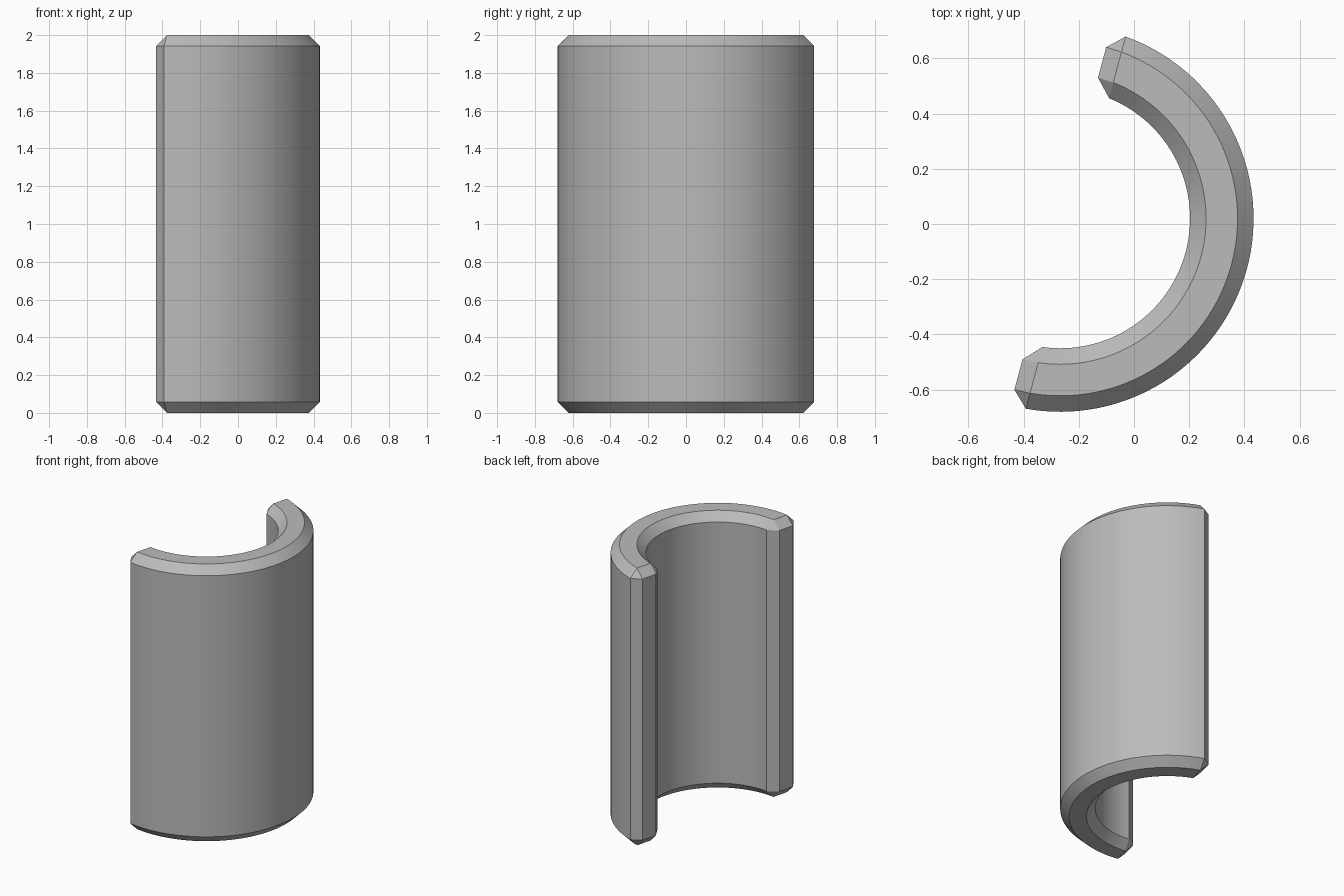
import bpy
import bmesh
from math import asin, cos, sin, pi, radians

cube = bpy.data.objects.get("Cube")
if cube:
    bpy.data.objects.remove(cube, do_unlink=True)

INNER, OUTER, HEIGHT, CHAMFER = 0.47, 0.70, 2.0, 0.058
CENTER_X, CENTER_Y = -0.267, 0.02
MIDDLE = radians(-15)
SEGMENTS = 64

grey = bpy.data.materials.new("plain_grey")
grey.use_nodes = True
colour = (0.5, 0.5, 0.5, 1)
grey.diffuse_color = colour
grey.node_tree.nodes["Principled BSDF"].inputs["Base Color"].default_value = colour

bm = bmesh.new()


def point(r, angle, z):
    a = MIDDLE + angle
    return bm.verts.new((CENTER_X + r * cos(a), CENTER_Y + r * sin(a), z))


# Chamfered wall cross-section as (radius, height)
r0, r1 = INNER + CHAMFER, OUTER - CHAMFER
z0, z1 = CHAMFER, HEIGHT - CHAMFER
section = [(r0, 0), (r1, 0), (OUTER, z0), (OUTER, z1),
           (r1, HEIGHT), (r0, HEIGHT), (INNER, z1), (INNER, z0)]

# Half-ring sweep, stopping one chamfer short of the end planes
rings = []
for i in range(SEGMENTS + 1):
    t = 2 * i / SEGMENTS - 1
    rings.append([point(r, t * (pi / 2 - asin(CHAMFER / r)), z) for r, z in section])
for a, b in zip(rings, rings[1:]):
    for k in range(8):
        n = (k + 1) % 8
        bm.faces.new((a[k], a[n], b[n], b[k]))

# Flat ends with chamfered edges and triangular corners
for ring, side in ((rings[0], -1), (rings[-1], 1)):
    cap = [point(r, side * pi / 2, z) for r, z in ((r0, z0), (r1, z0), (r1, z1), (r0, z1))]
    bm.faces.new(cap)
    for j in range(4):
        n = (j + 1) % 4
        bm.faces.new((ring[2 * j], ring[2 * j + 1], cap[n], cap[j]))
        bm.faces.new((ring[2 * j - 1], ring[2 * j], cap[j]))

bmesh.ops.recalc_face_normals(bm, faces=bm.faces)
mesh = bpy.data.meshes.new("half_ring_shell")
bm.to_mesh(mesh)
bm.free()
mesh.materials.append(grey)
shell = bpy.data.objects.new("half_ring_shell", mesh)
bpy.context.collection.objects.link(shell)

# Smooth curved walls, sharp chamfer edges
bpy.ops.object.select_all(action="DESELECT")
shell.select_set(True)
bpy.context.view_layer.objects.active = shell
bpy.ops.object.shade_smooth_by_angle(angle=radians(25))
